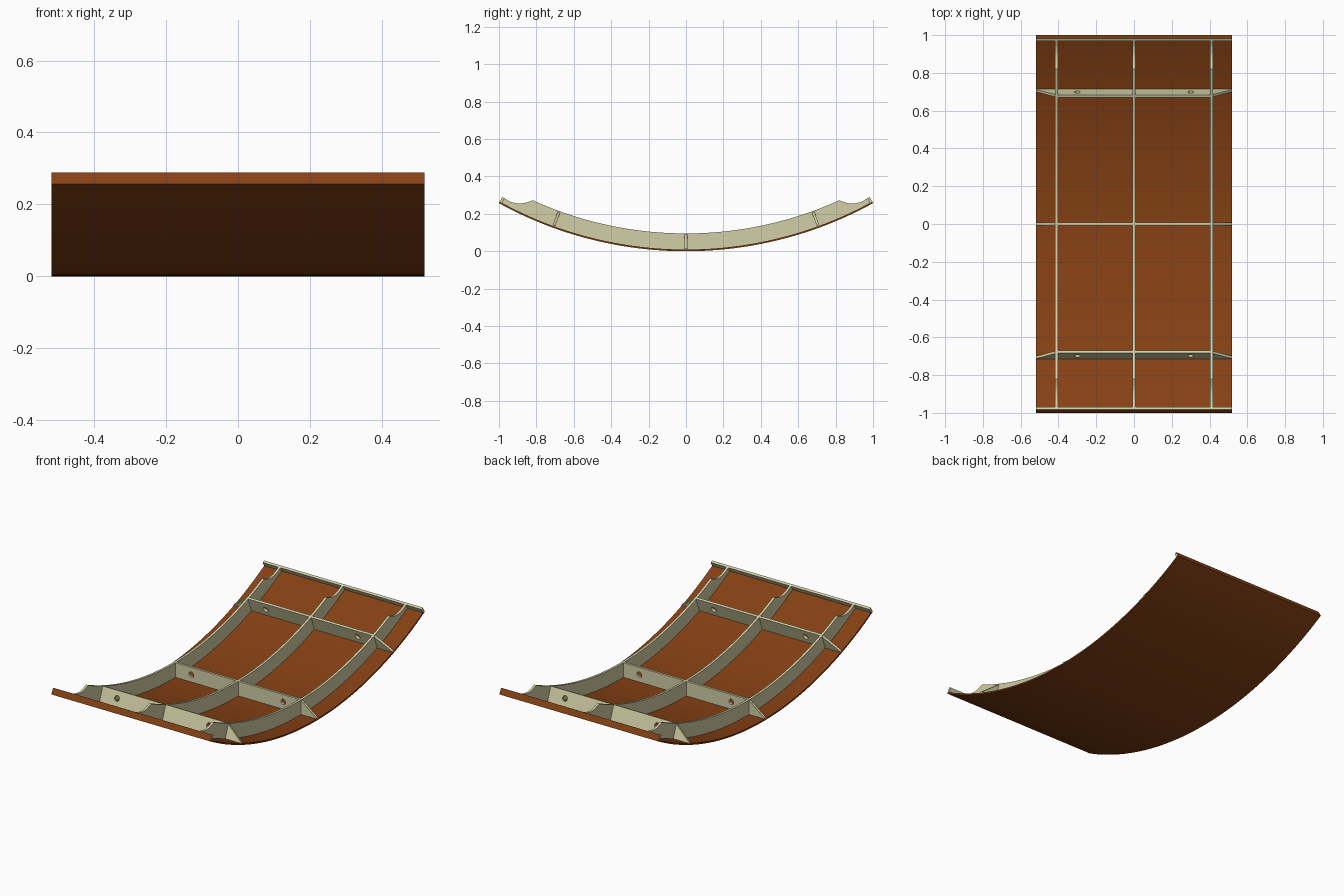
import bpy, bmesh, math

if "Cube" in bpy.data.objects:
    bpy.data.objects.remove(bpy.data.objects["Cube"])

R = 2.076             # outer radius of the curved skin
R_SKIN = R - 0.009    # inner side of the skin
R_RIB = R - 0.095     # free edge of the ribs
R_RAIL = R - 0.037    # free edge of the end rails
A_END = 28.8          # half angle of the panel, degrees
HALF_W = 0.518
T = 0.014             # plate thickness


def material(name, rgb):
    m = bpy.data.materials.new(name)
    m.diffuse_color = (*rgb, 1)
    m.use_nodes = True
    m.node_tree.nodes["Principled BSDF"].inputs["Base Color"].default_value = m.diffuse_color
    return m


BROWN = material("rust_brown", (0.235, 0.052, 0.007))
CREAM = material("pale_cream", (0.64, 0.62, 0.375))


def strip(name, x0, x1, angles, r_out, r_in, mats, end_mat=(0, 0)):
    """Curved bar between two radii, swept through the given angles."""
    bm = bmesh.new()
    rings = []
    for a, ri in zip(angles, r_in):
        s, c = math.sin(math.radians(a)), math.cos(math.radians(a))
        rings.append([bm.verts.new((x, r * s, R - r * c))
                      for x, r in ((x0, r_out), (x1, r_out), (x1, ri), (x0, ri))])
    for p, q in zip(rings, rings[1:]):
        for i in range(4):
            j = (i + 1) % 4
            bm.faces.new((p[i], p[j], q[j], q[i]))
    for ring, mi in ((rings[0], end_mat[0]), (rings[-1], end_mat[1])):
        bm.faces.new(ring).material_index = mi
    bmesh.ops.recalc_face_normals(bm, faces=bm.faces)
    me = bpy.data.meshes.new(name)
    bm.to_mesh(me)
    bm.free()
    for m in mats:
        me.materials.append(m)
    ob = bpy.data.objects.new(name, me)
    bpy.context.collection.objects.link(ob)
    bpy.ops.object.select_all(action='DESELECT')
    ob.select_set(True)
    bpy.context.view_layer.objects.active = ob
    bpy.ops.object.shade_smooth_by_angle(angle=math.radians(8))
    return ob


# Curved outer skin
N = 64
arc = [-A_END + 2 * A_END * i / N for i in range(N + 1)]
strip("curved_skin", -HALF_W, HALF_W, arc, R, [R_SKIN] * len(arc), [BROWN])

# Long ribs, dipping to the rail height near both ends
dip = [(24.45, R_RIB), (24.9, 1.997), (25.32, 2.011), (25.8, 2.023), (26.3, 2.031),
       (26.9, 2.037), (27.4, 2.040), (28.0, 2.040), (28.5, R_RAIL)]
mid = [(-24 + i, R_RIB) for i in range(49)]
rib = [(-a, r) for a, r in reversed(dip)] + mid + dip
for name, x in (("left", -0.41), ("middle", 0), ("right", 0.41)):
    strip("long_rib_" + name, x - T / 2, x + T / 2, [a for a, r in rib],
          R_SKIN + 0.003, [r for a, r in rib], [CREAM])

# End rails with a brown outer face
strip("end_rail_front", -HALF_W, HALF_W, [-A_END, -A_END + 0.4], R_SKIN,
      [R_RAIL] * 2, [CREAM, BROWN], (1, 0))
strip("end_rail_back", -HALF_W, HALF_W, [A_END - 0.4, A_END], R_SKIN,
      [R_RAIL] * 2, [CREAM, BROWN], (0, 1))


def cross_rib(name, angle):
    """Flat plate with tapered ends and two round holes."""
    cu = bpy.data.curves.new(name, 'CURVE')
    cu.dimensions = '2D'
    cu.fill_mode = 'BOTH'
    cu.extrude = T / 2
    base = -R_SKIN - 0.003
    loops = [[(-HALF_W, base), (HALF_W, base), (HALF_W, base + 0.008), (0.41, -R_RIB),
              (-0.41, -R_RIB), (-HALF_W, base + 0.008)]]
    for hx in (-0.3, 0.3):
        loops.append([(hx + 0.016 * math.cos(k * math.pi / 8),
                       -R + 0.052 + 0.016 * math.sin(k * math.pi / 8)) for k in range(16)])
    for pts in loops:
        sp = cu.splines.new('POLY')
        sp.points.add(len(pts) - 1)
        for p, (x, y) in zip(sp.points, pts):
            p.co = (x, y, 0, 1)
        sp.use_cyclic_u = True
    cu.materials.append(CREAM)
    ob = bpy.data.objects.new(name, cu)
    bpy.context.collection.objects.link(ob)
    ob.location = (0, 0, R)
    ob.rotation_euler = (math.radians(90 + angle), 0, 0)
    bpy.ops.object.select_all(action='DESELECT')
    ob.select_set(True)
    bpy.context.view_layer.objects.active = ob
    bpy.ops.object.convert(target='MESH')
    for p in bpy.context.object.data.polygons:
        p.use_smooth = False


# Cross ribs
cross_rib("cross_rib_front", -20)
cross_rib("cross_rib_middle", 0)
cross_rib("cross_rib_back", 20)
